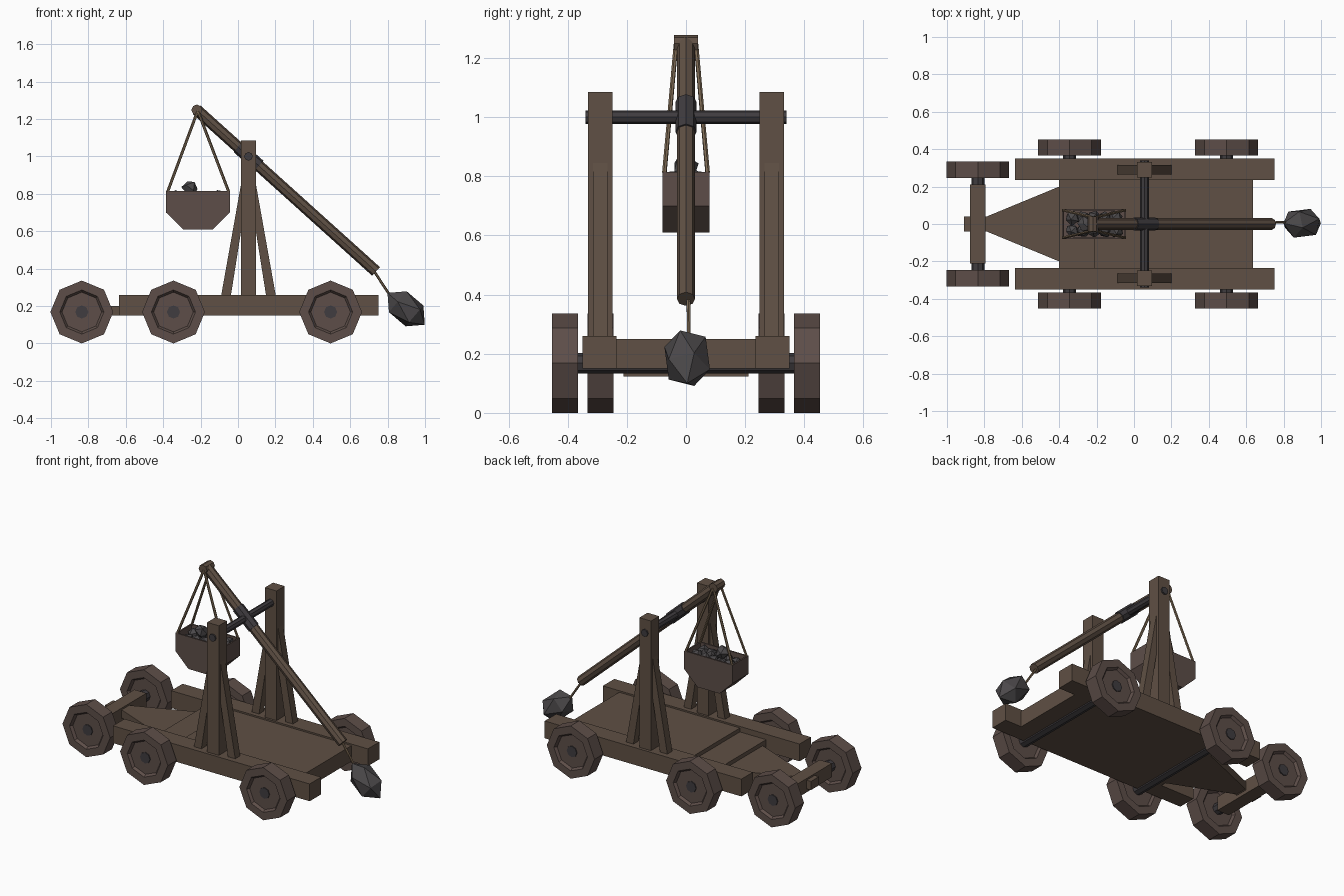
import bpy, bmesh, math, random
from mathutils import Vector, Matrix

if "Cube" in bpy.data.objects:
    bpy.data.objects.remove(bpy.data.objects["Cube"])

random.seed(4)


def mat(name, rgb):
    m = bpy.data.materials.new(name)
    m.diffuse_color = (*rgb, 1)
    m.use_nodes = True
    m.node_tree.nodes["Principled BSDF"].inputs["Base Color"].default_value = m.diffuse_color
    return m


WOOD = mat("wood", (0.115, 0.08, 0.058))
WHEEL = mat("wheel_wood", (0.11, 0.076, 0.066))
METAL = mat("iron", (0.05, 0.045, 0.05))
STONE = mat("stone", (0.07, 0.065, 0.068))
ROPE = mat("rope", (0.2, 0.14, 0.085))


def finish(bm, name, m):
    bmesh.ops.recalc_face_normals(bm, faces=bm.faces)
    me = bpy.data.meshes.new(name)
    bm.to_mesh(me)
    bm.free()
    me.materials.append(m)
    ob = bpy.data.objects.new(name, me)
    bpy.context.collection.objects.link(ob)
    return ob


def box(name, x0, x1, y0, y1, z0, z1, m=WOOD):
    bm = bmesh.new()
    bmesh.ops.create_cube(bm, size=1)
    for v in bm.verts:
        v.co = ((x0 + x1) / 2 + v.co.x * (x1 - x0),
                (y0 + y1) / 2 + v.co.y * (y1 - y0),
                (z0 + z1) / 2 + v.co.z * (z1 - z0))
    return finish(bm, name, m)


def rod(name, p, q, r, m, n=8):
    p, q = Vector(p), Vector(q)
    d = q - p
    bm = bmesh.new()
    bmesh.ops.create_cone(bm, cap_ends=True, segments=n, radius1=r, radius2=r, depth=d.length)
    rot = d.to_track_quat('Z', 'Y').to_matrix().to_4x4()
    bm.transform(Matrix.Translation((p + q) / 2) @ rot)
    return finish(bm, name, m)


def prism(name, pts, axis, a, b, m=WOOD):
    # extrude a 2D outline along y (xz outline) or z (xy outline)
    bm = bmesh.new()
    co = [(u, a, w) if axis == 'y' else (u, w, a) for u, w in pts]
    f = bm.faces.new([bm.verts.new(c) for c in co])
    ext = bmesh.ops.extrude_face_region(bm, geom=[f])
    off = (0, b - a, 0) if axis == 'y' else (0, 0, b - a)
    bmesh.ops.translate(bm, vec=off, verts=[e for e in ext["geom"] if isinstance(e, bmesh.types.BMVert)])
    return finish(bm, name, m)


def wheel(name, x, y):
    # octagonal disc with a sunken panel on both faces
    bm = bmesh.new()
    bmesh.ops.create_cone(bm, cap_ends=True, segments=8, radius1=0.168, radius2=0.168, depth=0.088)
    caps = [f for f in bm.faces if abs(f.normal.z) > 0.9]
    bmesh.ops.inset_individual(bm, faces=caps, thickness=0.05)
    bmesh.ops.inset_individual(bm, faces=caps, thickness=0.012, depth=-0.016)
    bm.transform(Matrix.Translation((x, y, 0.168)) @ Matrix.Rotation(math.pi / 2, 4, 'X'))
    return finish(bm, name, WHEEL)


def rock(name, loc, scale, m=STONE, direction=None, jitter=0.0):
    bm = bmesh.new()
    bmesh.ops.create_icosphere(bm, subdivisions=1, radius=1)
    for v in bm.verts:
        v.co *= 1 + random.uniform(-jitter, jitter)
    d = Vector(direction) if direction else Vector([random.uniform(-1, 1) for _ in range(3)])
    rot = d.to_track_quat('Z', 'Y').to_matrix().to_4x4()
    bm.transform(Matrix.Translation(loc) @ rot @ Matrix.Diagonal((*scale, 1)))
    return finish(bm, name, m)


# wheels and axles
for label, x, y in (("front", -0.835, 0.289), ("middle", -0.345, 0.409), ("rear", 0.495, 0.409)):
    for side, s in (("near", -1), ("far", 1)):
        wheel(f"{label}_wheel_{side}", x, s * y)
    rod(f"{label}_axle", (x, -y - 0.034, 0.168), (x, y + 0.034, 0.168), 0.035, METAL)

# chassis: stepped deck, tapered tongue and front cross beam
box("main_deck", -0.215, 0.635, -0.24, 0.24, 0.15, 0.25)
box("lower_deck", -0.4, -0.215, -0.24, 0.24, 0.15, 0.225)
prism("tapered_tongue", [(-0.4, -0.2), (-0.4, 0.2), (-0.8, 0.035), (-0.8, -0.035)], 'z', 0.15, 0.2)
box("tongue_tip", -0.908, -0.79, -0.04, 0.04, 0.145, 0.2)
box("front_cross_beam", -0.878, -0.793, -0.212, 0.212, 0.123, 0.211)

# both sides: rail, upright and two leaning braces
for side, s in (("near", -1), ("far", 1)):
    ya, yb = sorted((s * 0.235, s * 0.35))
    box(f"side_rail_{side}", -0.635, 0.75, ya, yb, 0.15, 0.26)
    c = s * 0.29
    box(f"upright_{side}", 0.015, 0.097, c - 0.041, c + 0.041, 0.2, 1.085)
    for end, k in (("front", -1), ("rear", 1)):
        pts = [(0.056 + k * u, z) for u, z in ((0.147, 0.25), (0.095, 0.25), (0.0, 0.85), (0.04, 0.85))]
        prism(f"brace_{end}_{side}", pts, 'y', c - 0.025, c + 0.025)

# throwing arm on its pivot
PIVOT = Vector((0.056, 0, 1.0))
TOP = Vector((-0.22, 0, 1.248))
TIP = Vector((0.738, 0, 0.385))
u = (TIP - TOP).normalized()
rod("pivot_bar", (0.056, -0.34, 1.0), (0.056, 0.34, 1.0), 0.023, METAL)
rod("throwing_arm", TOP, TIP, 0.031, WOOD)
rod("arm_collar", PIVOT - u * 0.075, PIVOT + u * 0.075, 0.036, METAL)
rod("hanger_bar", TOP + Vector((0, -0.04, 0)), TOP + Vector((0, 0.04, 0)), 0.029, WOOD)

# counterweight bucket: chamfered profile, hollowed from the top
bucket = prism("counterweight_bucket",
               [(-0.385, 0.815), (-0.385, 0.7), (-0.293, 0.61), (-0.135, 0.61), (-0.043, 0.7), (-0.043, 0.815)],
               'y', -0.08, 0.08, WHEEL)
bm = bmesh.new()
bm.from_mesh(bucket.data)
top = [f for f in bm.faces if f.normal.z > 0.9]
bmesh.ops.inset_individual(bm, faces=top, thickness=0.013)
bmesh.ops.inset_individual(bm, faces=top, thickness=0.0005, depth=-0.1)
bm.to_mesh(bucket.data)
bm.free()

# ropes from the hanger bar to the bucket corners
for i, (x, s) in enumerate([(x, s) for x in (-0.376, -0.05) for s in (-1, 1)]):
    rod(f"bucket_rope_{i + 1}", (-0.215, s * 0.034, 1.245), (x, s * 0.073, 0.812), 0.008, ROPE, 6)

# stones filling the bucket
for i in range(5):
    for j, y in enumerate((-0.033, 0.033)):
        r = random.uniform(0.036, 0.042)
        loc = (-0.33 + i * 0.058, y, 0.778 + random.uniform(-0.008, 0.006))
        rock(f"bucket_stone_{i}_{j}", loc, (r, r, r), jitter=0.1)
rock("bucket_stone_top", (-0.255, 0, 0.83), (0.045, 0.045, 0.042), jitter=0.12)

# sling rope and projectile
rod("sling_rope", (0.725, 0.008, 0.39), (0.82, 0.01, 0.245), 0.007, ROPE, 6)
rock("projectile", (0.899, 0.004, 0.185), (0.086, 0.086, 0.131), direction=(0.762, 0, -0.648))
